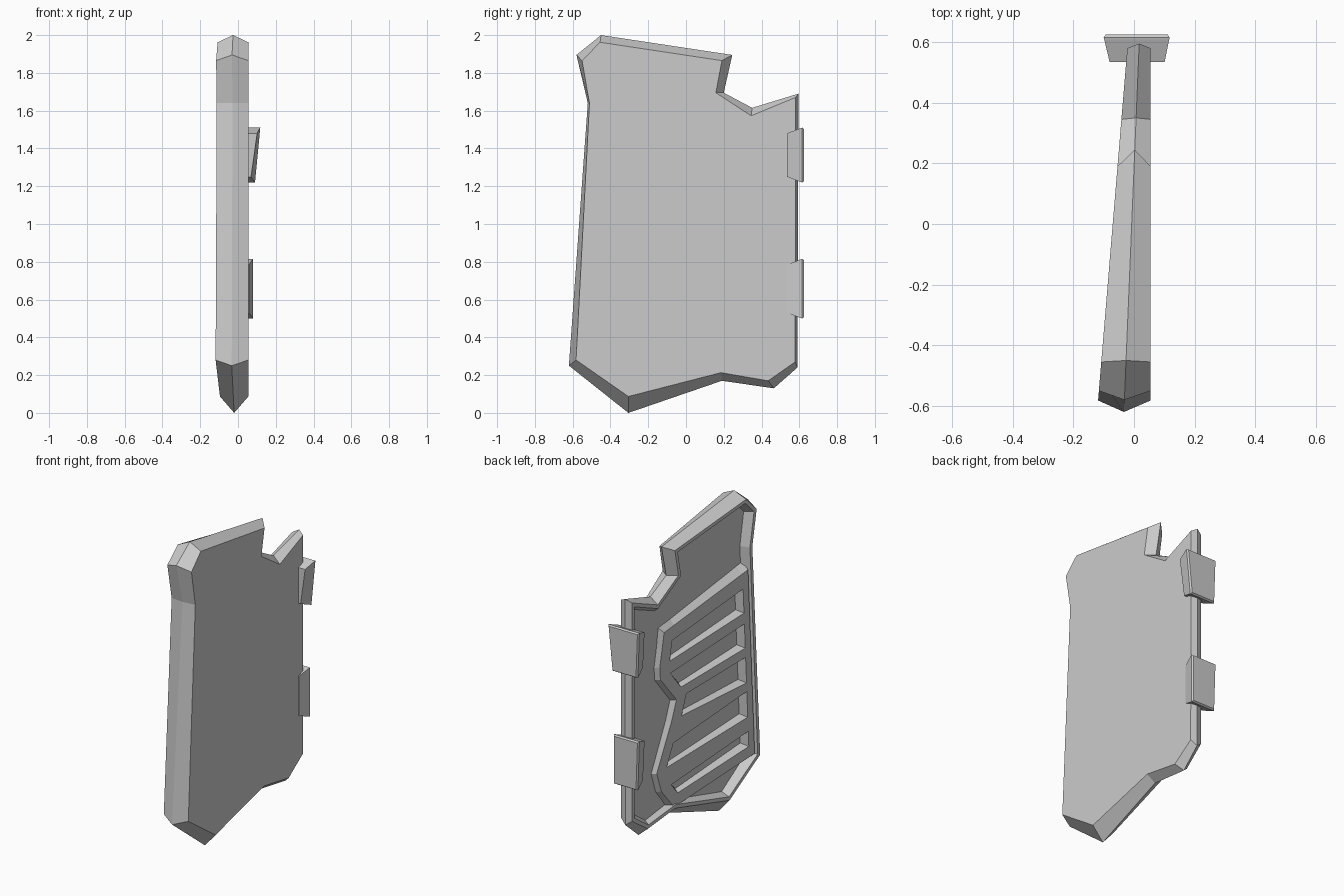
import bpy, bmesh
from mathutils import Vector

old = bpy.data.objects.get("Cube")
if old:
    bpy.data.objects.remove(old)

grey = bpy.data.materials.new("plain_grey")
grey.use_nodes = True
grey.diffuse_color = (0.6, 0.6, 0.6, 1)
grey.node_tree.nodes["Principled BSDF"].inputs["Base Color"].default_value = (0.6, 0.6, 0.6, 1)

FLAT_X = 0.055


def inner_x(y):
    """Tilted inner side: the door is thicker towards the front edge."""
    return -0.12 + 0.083 * (y + 0.6)


def floor_x(y):
    """Recessed floor of the inner side."""
    return -0.06 + 0.05 * (y + 0.6)


def finish(name, bm):
    bmesh.ops.recalc_face_normals(bm, faces=bm.faces)
    mesh = bpy.data.meshes.new(name)
    bm.to_mesh(mesh)
    bm.free()
    mesh.materials.append(grey)
    obj = bpy.data.objects.new(name, mesh)
    bpy.context.collection.objects.link(obj)
    return obj


def loft(name, rings):
    """Skin a list of closed rings and cap both ends."""
    bm = bmesh.new()
    loops = [[bm.verts.new(p) for p in ring] for ring in rings]
    n = len(loops[0])
    for a, b in zip(loops, loops[1:]):
        for i in range(n):
            j = (i + 1) % n
            bm.faces.new((a[i], a[j], b[j], b[i]))
    bm.faces.new(loops[0])
    bm.faces.new(loops[-1])
    return finish(name, bm)


def inset(points, d):
    """Mitred inward offset of a clockwise (y, z) outline."""
    result = []
    for i, p in enumerate(points):
        p = Vector(p)
        e1 = (p - Vector(points[i - 1])).normalized()
        e2 = (Vector(points[(i + 1) % len(points)]) - p).normalized()
        n1, n2 = Vector((e1.y, -e1.x)), Vector((e2.y, -e2.x))
        result.append(p + (n1 + n2) * d / (1 + n1.dot(n2)))
    return result


# Door body: ridge outline and the smaller outline of the flat sides
ridge = [(-0.45, 2.0), (0.245, 1.895), (0.2, 1.695), (0.35, 1.615), (0.595, 1.69),
         (0.59, 0.24), (0.465, 0.13), (0.19, 0.17), (-0.305, 0.0), (-0.62, 0.25),
         (-0.52, 1.64), (-0.58, 1.895)]
side = [(-0.455, 1.962), (0.19, 1.865), (0.158, 1.695), (0.345, 1.573), (0.58, 1.67),
        (0.578, 0.27), (0.435, 0.17), (0.185, 0.213), (-0.305, 0.087), (-0.582, 0.28),
        (-0.511, 1.64), (-0.55, 1.865)]
rim, well = inset(side, 0.022), inset(side, 0.042)
loft("door_body", [
    [(FLAT_X, y, z) for y, z in side],
    [((FLAT_X + inner_x(y)) / 2, y, z) for y, z in ridge],
    [(inner_x(y), y, z) for y, z in side],
    [(inner_x(y), y, z) for y, z in rim],
    [(floor_x(y), y, z) for y, z in well],
])

# Slotted panel on the inner side: rows alternate between bars and slots
left_z = [1.37, 1.28, 1.16, 1.08, 0.96, 0.90, 0.78, 0.62, 0.49, 0.36, 0.29, 0.22]
right_z = [1.50, 1.40, 1.24, 1.17, 1.01, 0.95, 0.78, 0.73, 0.56, 0.47, 0.37, 0.30]
left_edge = [(1.37, 0.28), (1.10, 0.33), (0.89, 0.16), (0.44, 0.37), (0.22, 0.19)]


def left_y(z):
    for (za, ya), (zb, yb) in zip(left_edge, left_edge[1:]):
        if z >= zb:
            return ya + (yb - ya) * (za - z) / (za - zb)
    return left_edge[-1][1]


bm = bmesh.new()
top, base = [], {}
last = len(left_z) - 1
for r, (zl, zr) in enumerate(zip(left_z, right_z)):
    yl = left_y(zl)
    yr = -0.54 + 0.05 * (zr - 0.3)
    row = []
    for c, y in enumerate((yl, yl - 0.09, yr + 0.05, yr)):
        z = zl + (zr - zl) * (yl - y) / (yl - yr)
        v = bm.verts.new((inner_x(y) + 0.006, y, z))
        # Sloped walls: the foot spreads outwards and into the slots
        dy = (0.025, -0.015, 0.015, -0.01)[c]
        dz = 0
        if r in (0, last):
            dz = 0.035 if r == 0 else -0.02
            dy = dy if c in (0, 3) else 0
        elif c in (1, 2):
            dz = -0.015 if r % 2 else 0.015
        base[v] = bm.verts.new((floor_x(y + dy) + 0.002, y + dy, z + dz))
        row.append(v)
    top.append(row)
for r in range(last):
    for c in range(3):
        if c == 1 and r % 2:
            continue
        a, b = top[r], top[r + 1]
        bm.faces.new((a[c], a[c + 1], b[c + 1], b[c]))
for e in [e for e in bm.edges if e.is_boundary]:
    a, b = e.verts
    bm.faces.new((a, b, base[b], base[a]))
finish("slotted_panel", bm)


# Hinges: tapered blocks with a chamfered back plate
def hinge(name, z0, z1, x_top, x_bottom):
    def ring(y, d):
        (a, b), (e, f) = x_bottom, x_top
        return [(a + d, y, z0 + d), (b - d, y, z0 + d),
                (f - d, y, z1 - d), (e + d, y, z1 - d)]
    rings = [ring(0.535, 0.03), ring(0.608, 0.002), ring(0.615, 0), ring(0.625, 0.007)]
    # The block narrows less sideways than in height
    rings[0] = [(x * 0.87, y, z) if abs(x) < 0.03 else (x * 1.15, y, z) for x, y, z in rings[0]]
    loft(name, rings)


hinge("upper_hinge", 1.22, 1.51, (-0.10, 0.118), (-0.09, 0.09))
hinge("lower_hinge", 0.50, 0.815, (-0.10, 0.08), (-0.09, 0.08))
